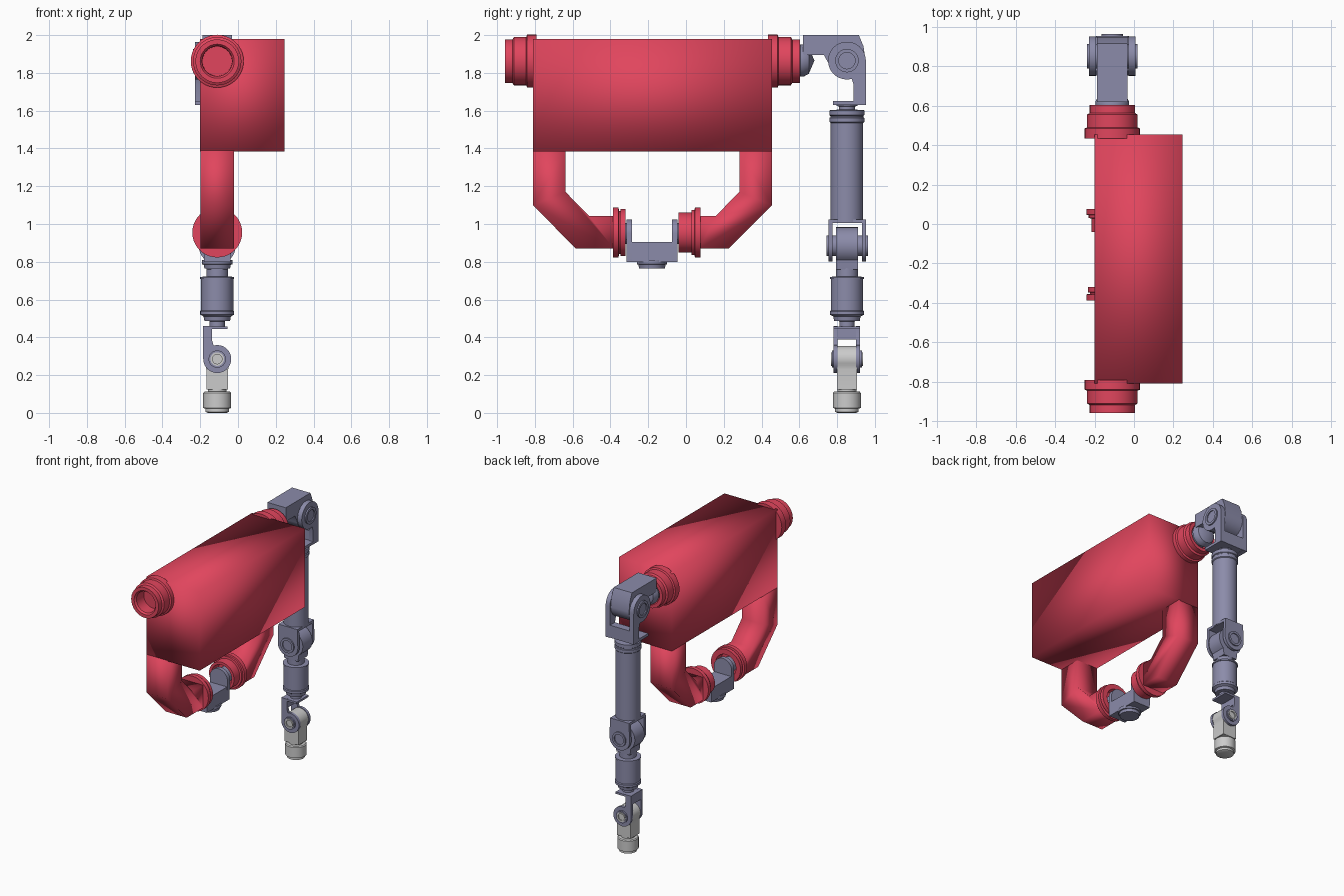
import bpy, bmesh
from math import sin, cos, pi, radians
from mathutils import Matrix, Vector

if "Cube" in bpy.data.objects:
    bpy.data.objects.remove(bpy.data.objects["Cube"])


def material(name, rgb):
    m = bpy.data.materials.new(name)
    m.diffuse_color = (*rgb, 1)
    m.use_nodes = True
    m.node_tree.nodes["Principled BSDF"].inputs["Base Color"].default_value = m.diffuse_color
    return m


RED = material("red_shell", (0.75, 0.06, 0.11))
STEEL = material("blue_grey_joint", (0.26, 0.26, 0.4))
CX, AY = -0.11, 0.852           # centre line of the limbs, y of the arm
MID = -0.178                    # y of the torso's mirror plane


def place(axis, a, b, h):
    return {"X": (h, a, b), "Y": (a, h, b), "Z": (a, b, h)}[axis]


def arc(c, r, a0, a1, n=20):
    return [(c[0] + r * cos(radians(a0 + (a1 - a0) * i / n)),
             c[1] + r * sin(radians(a0 + (a1 - a0) * i / n))) for i in range(n + 1)]


def prism(bm, pts, axis, lo, hi):
    """Flat outline extruded along an axis."""
    rings = [[bm.verts.new(place(axis, *p, h)) for p in pts] for h in (lo, hi)]
    n = len(pts)
    for i in range(n):
        j = (i + 1) % n
        bm.faces.new((rings[0][i], rings[0][j], rings[1][j], rings[1][i]))
    bm.faces.new(rings[0])
    bm.faces.new(rings[1])


def box(bm, x, y, z):
    prism(bm, [(y[0], z[0]), (y[1], z[0]), (y[1], z[1]), (y[0], z[1])], "X", *x)


def lathe(bm, profile, axis, c, n=40):
    """(radius, height) profile turned around an axis through c."""
    rings = []
    for r, h in profile:
        k = 1 if r == 0 else n
        rings.append([bm.verts.new(Vector(c) + Vector(place(
            axis, r * cos(2 * pi * i / n), r * sin(2 * pi * i / n), h))) for i in range(k)])
    for a, b in zip(rings, rings[1:]):
        for i in range(n):
            j = (i + 1) % n
            f = []
            for v in (a[i % len(a)], a[j % len(a)], b[j % len(b)], b[i % len(b)]):
                if v not in f:
                    f.append(v)
            bm.faces.new(f)


def finish(name, bm, mat=None, soft=False):
    bmesh.ops.recalc_face_normals(bm, faces=bm.faces)
    me = bpy.data.meshes.new(name)
    bm.to_mesh(me)
    bm.free()
    ob = bpy.data.objects.new(name, me)
    bpy.context.collection.objects.link(ob)
    if mat:
        me.materials.append(mat)
    bpy.ops.object.select_all(action="DESELECT")
    ob.select_set(True)
    bpy.context.view_layer.objects.active = ob
    if soft:
        bpy.ops.object.shade_smooth()
    else:
        bpy.ops.object.shade_smooth_by_angle(angle=radians(35))
    return ob


def turned(name, profile, axis, c, mat=None):
    bm = bmesh.new()
    lathe(bm, profile, axis, c)
    return finish(name, bm, mat)


def pin(bm, axis, w, r, c=(0, 0, 0)):
    """Pivot with a raised rim at both ends."""
    half = [(0, w + .002), (r * .7, w + .002), (r * .7, w + .01), (r, w + .01), (r, w - .01)]
    lathe(bm, half + [(a, -h) for a, h in reversed(half)], axis, c)


def offset_yoke(name, s, w, matrix):
    """Fork whose cheeks run down one side to a cross plate."""
    bm = bmesh.new()
    cheek = [(.1 * s, -.235 * s)] + arc((0, 0), .1 * s, 0, 285, 30) \
        + [(.036 * s, -.13 * s), (.036 * s, -.235 * s)]
    for lo, hi in ((-w, -w + .3 * w), (w - .3 * w, w)):
        prism(bm, cheek, "X", lo, hi)
    box(bm, (-w, w), (.04 * s, .098 * s), (-.233 * s, -.14 * s))
    box(bm, (-w, w), (-.075 * s, .098 * s), (-.234 * s, -.214 * s))
    pin(bm, "X", w, .062 * s)
    bm.transform(matrix)
    finish(name, bm, STEEL)


def straight_yoke(name, c, w, t, r, up, drop, base):
    """Symmetric U fork around a pivot along y."""
    bm = bmesh.new()
    cheek = arc((0, 0), r, 180, 360) + [(r * .95, drop), (-r * .95, drop)]
    for lo, hi in ((-w, -w + t), (w - t, w)):
        prism(bm, cheek, "Y", lo, hi)
    box(bm, (-r * .95, r * .95), (-w + .001, w - .001), (drop - base, drop))
    bm.transform(Matrix.Translation(c) @ Matrix.Diagonal((1, 1, up, 1)))
    return bm


# torso block
bm = bmesh.new()
box(bm, (-.2, .245), (-.81, .455), (1.385, 1.98))
finish("torso", bm, RED, soft=True)

# bent hip struts and shoulder collars, one per side
collar = [(0, -.02), (.14, -.02), (.14, .03), (.128, .035), (.128, .1), (.115, .108),
          (.115, .148), (.09, .148), (.08, .135), (.078, .05), (0, .05)]
for side, sy, end in (("front", -1, .205), ("back", 1, .25)):
    strut = [(.633, 1.39), (.633, 1.1), (.405, .87), (end, .87), (end, 1.042),
             (.335, 1.042), (.46, 1.17), (.46, 1.39)]
    bm = bmesh.new()
    prism(bm, [(MID + sy * y, z) for y, z in strut], "X", -.198, -.022)
    finish(side + "_hip_strut", bm, RED, soft=True)
    turned(side + "_shoulder_collar", [(r, sy * h) for r, h in collar], "Y",
           (CX, MID + sy * .633, 1.862), RED)

# hip sockets
turned("front_hip_socket", [(0, -.387), (.132, -.387), (.132, -.357), (.114, -.355),
       (.114, -.348), (.124, -.346), (.124, -.32), (.085, -.32), (.078, -.37), (0, -.37)],
       "Y", (CX, 0, .955), RED)
turned("back_hip_socket", [(0, .077), (.132, .077), (.132, .047), (.12, .045), (.12, .03),
       (.105, .028), (.105, -.04), (.085, -.04), (.078, .03), (0, .03)],
       "Y", (CX, 0, .955), RED)

# pelvis fork with downward mount
bm = straight_yoke("pelvis", (CX, -.18, .95), .135, .03, .074, -1, .15, .105)
for lo, hi in ((-.375, -.29), (-.07, .035)):
    lathe(bm, [(0, lo), (.055, lo), (.055, hi), (0, hi)], "Y", (CX, 0, .95))
lathe(bm, [(0, .765), (.068, .765), (.072, .785), (.08, .787), (.08, .81), (0, .81)],
      "Z", (CX, -.18, 0))
finish("pelvis", bm, STEEL)

# shoulder link
bm = bmesh.new()
knuckle = [(.62, 2), (.915, 2), (.94, 1.94)] + arc((AY, 1.865), .098, 0, -170) \
    + [(.73, 1.895), (.62, 1.895)]
prism(bm, knuckle, "X", -.187, -.033)
lathe(bm, [(0, .5), (.072, .5), (.072, .6), (.085, .605), (.085, .622), (.07, .65), (0, .68)],
      "Y", (CX, 0, 1.865))
finish("shoulder_link", bm, STEEL)
offset_yoke("shoulder_yoke", 1, .118, Matrix.Translation((CX, AY, 1.865)))

# upper arm
turned("upper_arm", [(0, 1.01), (.086, 1.01), (.086, 1.535), (.092, 1.54), (.092, 1.562),
       (.087, 1.566), (.087, 1.572), (.092, 1.576), (.092, 1.602), (.042, 1.606),
       (.042, 1.622), (.056, 1.625), (.056, 1.645), (0, 1.645)], "Z", (CX, AY, 0), STEEL)

# elbow
bm = straight_yoke("elbow_yoke", (CX, AY + .002, .885), .1, .022, .084, 1, .14, .02)
pin(bm, "Y", .1, .055, (CX, AY + .002, .885))
finish("elbow_yoke", bm, STEEL)
bm = bmesh.new()
prism(bm, arc((CX, .885), .098, -50, 230, 32) + [(CX - .057, .76), (CX + .057, .76)],
      "Y", AY - .058, AY + .058)
finish("elbow_knuckle", bm, STEEL)

# forearm
turned("forearm", [(0, .455), (.04, .455), (.04, .485), (.068, .487), (.072, .51), (.08, .515),
       (.09, .52), (.09, .538), (.085, .543), (.085, .708), (.09, .71), (.09, .72),
       (.058, .722), (.058, .83), (0, .83)], "Z", (CX, AY, 0), STEEL)

# wrist fork, turned upside down with its cross plate on the left
flip = Matrix(((0, -1, 0), (-1, 0, 0), (0, 0, -1))).to_4x4()
offset_yoke("wrist_yoke", .74, .07, Matrix.Translation((CX, AY, .285)) @ flip)

# hand: block with round top and a tool mount
bm = bmesh.new()
prism(bm, arc((CX, .285), .07, -30, 210) + [(CX - .058, .23), (CX - .058, .125),
      (CX + .058, .125), (CX + .058, .23)], "Y", AY - .052, AY + .052)
pin(bm, "Y", .074, .036, (CX, AY, .285))
finish("hand_block", bm)
turned("tool_mount", [(0, 0), (.05, 0), (.062, .006), (.062, .022), (.074, .026), (.074, .105),
       (.068, .112), (.05, .114), (.05, .13), (0, .13)], "Z", (CX, AY, 0))
